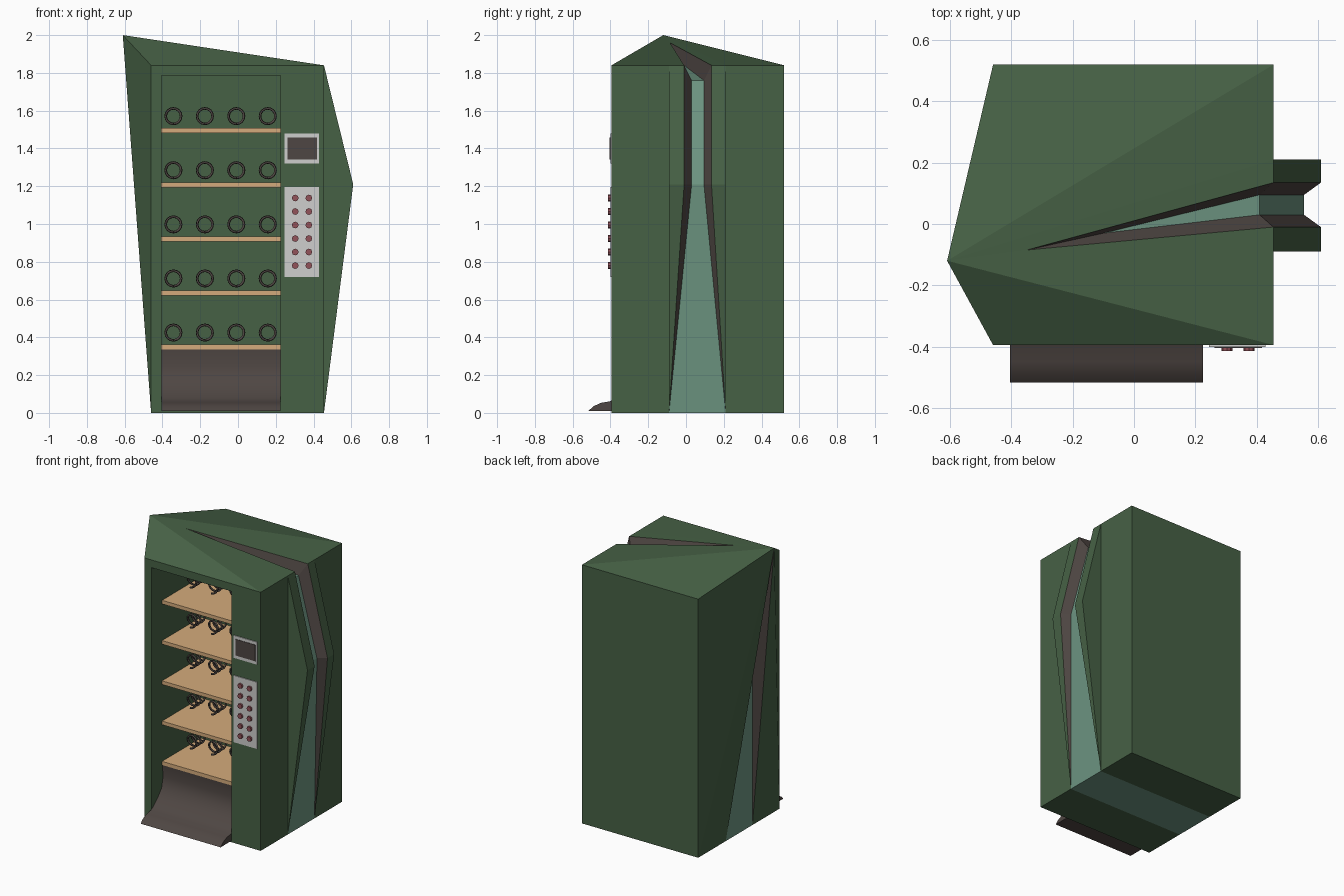
import bpy, bmesh, math
from mathutils import Matrix

cube = bpy.data.objects.get("Cube")
if cube:
    bpy.data.objects.remove(cube, do_unlink=True)


def material(name, r, g, b):
    m = bpy.data.materials.new(name)
    m.use_nodes = True
    m.diffuse_color = (r, g, b, 1)
    node = m.node_tree.nodes["Principled BSDF"]
    node.inputs["Base Color"].default_value = (r, g, b, 1)
    node.inputs["Roughness"].default_value = 0.8
    return m


green = material("dark green", 0.062, 0.120, 0.060)
teal = material("pale teal", 0.155, 0.305, 0.225)
brown = material("dark brown", 0.078, 0.062, 0.056)
tan = material("tan wood", 0.66, 0.41, 0.20)
grey = material("light grey", 0.62, 0.62, 0.61)
red = material("dull red", 0.29, 0.085, 0.10)


def finish(name, bm, *mats):
    bmesh.ops.remove_doubles(bm, verts=bm.verts, dist=0.0005)
    bmesh.ops.recalc_face_normals(bm, faces=bm.faces)
    mesh = bpy.data.meshes.new(name)
    bm.to_mesh(mesh)
    bm.free()
    for m in mats:
        mesh.materials.append(m)
    ob = bpy.data.objects.new(name, mesh)
    bpy.context.collection.objects.link(ob)
    return ob


def box(name, x, y, z, mat):
    bm = bmesh.new()
    bmesh.ops.create_cube(bm, size=1)
    for v in bm.verts:
        for i, (lo, hi) in enumerate((x, y, z)):
            v.co[i] = lo if v.co[i] < 0 else hi
    return finish(name, bm, mat)


def smooth(ob, angle):
    bpy.ops.object.select_all(action='DESELECT')
    ob.select_set(True)
    bpy.context.view_layer.objects.active = ob
    bpy.ops.object.shade_smooth_by_angle(angle=math.radians(angle))


# Cabinet: skewed box with a peak, a ridge on one side and a tapering groove
L, R, H = -0.46, 0.455, 1.84
BULGE, BEND = 0.61, 1.21
apex = (-0.61, -0.12, 2.0)
tip = (-0.35, -0.085, 1.96)
floor_tip = (-0.10, -0.03, 1.855)
left_tip = (-0.50, -0.03, 1.7)
# each half: outer edge, strip edge, groove rim, groove floor (y)
front, back = (-0.395, -0.09, -0.01, 0.03), (0.52, 0.21, 0.135, 0.095)
GREEN, TEAL, BROWN = range(3)
bm = bmesh.new()


def face(mat, *pts):
    bm.faces.new([bm.verts.new(p) for p in pts]).material_index = mat


def floor_bend(y):
    return (0.555, y, BEND)


def floor_top(y):
    return (0.41, y, 1.76)


for Y, S, G, I in (front, back):
    # flat sides, top and underside
    face(GREEN, (R, Y, 0), (R, S, 0), (R, S, H), (R, Y, H))
    face(GREEN, (R, Y, H), (R, S, H), apex)
    face(GREEN, (L, Y, H), (R, Y, H), apex)
    face(GREEN, (R, S, H), (R, G, H), tip, apex)
    face(GREEN, (L, Y, 0), (L, Y, H), apex)
    face(GREEN, (L, Y, 0), (L, S, 0), apex)
    face(GREEN, (L, Y, 0), (R, Y, 0), (R, S, 0), (L, S, 0))
    # ridge
    face(GREEN, (R, S, 0), (BULGE, S, BEND), (R, S, H))
    face(GREEN, (R, S, 0), (BULGE, G, BEND), (BULGE, S, BEND))
    face(GREEN, (BULGE, S, BEND), (BULGE, G, BEND), (R, G, H), (R, S, H))
    # groove walls
    face(BROWN, (R, S, 0), (BULGE, G, BEND), floor_bend(I))
    face(BROWN, (BULGE, G, BEND), (R, G, H), floor_top(I), floor_bend(I))
    face(BROWN, (R, G, H), tip, floor_tip, floor_top(I))
    face(BROWN, (L, S, 0), apex, left_tip)

# groove floor
S0, S1, I0, I1 = front[1], back[1], front[3], back[3]
face(TEAL, (R, S0, 0), (R, S1, 0), floor_bend(I1), floor_bend(I0))
face(TEAL, floor_bend(I0), floor_bend(I1), floor_top(I1), floor_top(I0))
face(TEAL, floor_top(I0), floor_top(I1), floor_tip)
face(TEAL, (L, S0, 0), (L, S1, 0), left_tip)
face(TEAL, (L, S0, 0), (R, S0, 0), (R, S1, 0), (L, S1, 0))


# back, front frame and display recess
def rect(x0, x1, z0, z1, y):
    return [(x0, y, z0), (x1, y, z0), (x1, y, z1), (x0, y, z1)]


F = front[0]
X0, X1 = -0.405, 0.225
outer = rect(L, R, 0, H, F)
opening = rect(X0, X1, 0.01, 1.785, F)
recess = rect(X0, X1, 0.01, 1.785, 0.16)
face(GREEN, *rect(L, R, 0, H, back[0]))
face(GREEN, *recess)
for ring_a, ring_b in ((outer, opening), (opening, recess)):
    for i in range(4):
        j = (i + 1) % 4
        face(GREEN, ring_a[i], ring_a[j], ring_b[j], ring_b[i])
finish("cabinet", bm, green, teal, brown)

# Shelves with spiral dispensers
for n in range(5):
    z = 0.335 + n * 0.2865
    box(f"shelf_{n + 1}", (X0, X1), (-0.275, 0.16), (z, z + 0.026), tan)
    curve = bpy.data.curves.new(f"spirals_{n + 1}", 'CURVE')
    curve.dimensions = '3D'
    curve.bevel_depth = 0.007
    curve.bevel_resolution = 0
    curve.use_fill_caps = True
    turns, steps = 3, 16
    for k in range(4):
        line = curve.splines.new('POLY')
        line.points.add(turns * steps)
        for i, p in enumerate(line.points):
            a = math.tau * i / steps
            p.co = (-0.342 + k * 0.1665 + 0.041 * math.sin(a),
                    -0.05 + 0.14 * i / (turns * steps),
                    z + 0.09 - 0.041 * math.cos(a), 1)
    curve.materials.append(brown)
    bpy.context.collection.objects.link(
        bpy.data.objects.new(f"spirals_{n + 1}", curve))

# Delivery chute: curved profile swept across the opening
profile = [(-0.20, 0.335), (-0.272, 0.335), (-0.264, 0.25), (-0.28, 0.175),
           (-0.325, 0.12), (-0.37, 0.08), (-0.40, 0.062), (-0.45, 0.053),
           (-0.49, 0.035), (-0.517, 0.01), (-0.20, 0.01)]
bm = bmesh.new()
side = bm.faces.new([bm.verts.new((X0, y, z)) for y, z in profile])
out = bmesh.ops.extrude_face_region(bm, geom=[side], use_keep_orig=True)
moved = [v for v in out["geom"] if isinstance(v, bmesh.types.BMVert)]
bmesh.ops.translate(bm, verts=moved, vec=(X1 - X0, 0, 0))
smooth(finish("chute", bm, brown), 40)

# Control panels
PX = (0.245, 0.43)
box("screen_frame", PX, (F - 0.006, F), (1.32, 1.48), grey)
box("screen", (0.262, 0.418), (F - 0.009, F), (1.342, 1.458), brown)
box("keypad", PX, (F - 0.006, F), (0.72, 1.195), grey)
bm = bmesh.new()
for x in (0.303, 0.375):
    for row in range(6):
        place = Matrix.Translation((x, F - 0.009, 0.78 + row * 0.0715))
        bmesh.ops.create_cone(bm, cap_ends=True, segments=8, radius1=0.018,
                              radius2=0.018, depth=0.02,
                              matrix=place @ Matrix.Rotation(math.pi / 2, 4, 'X'))
finish("keypad_buttons", bm, red)
